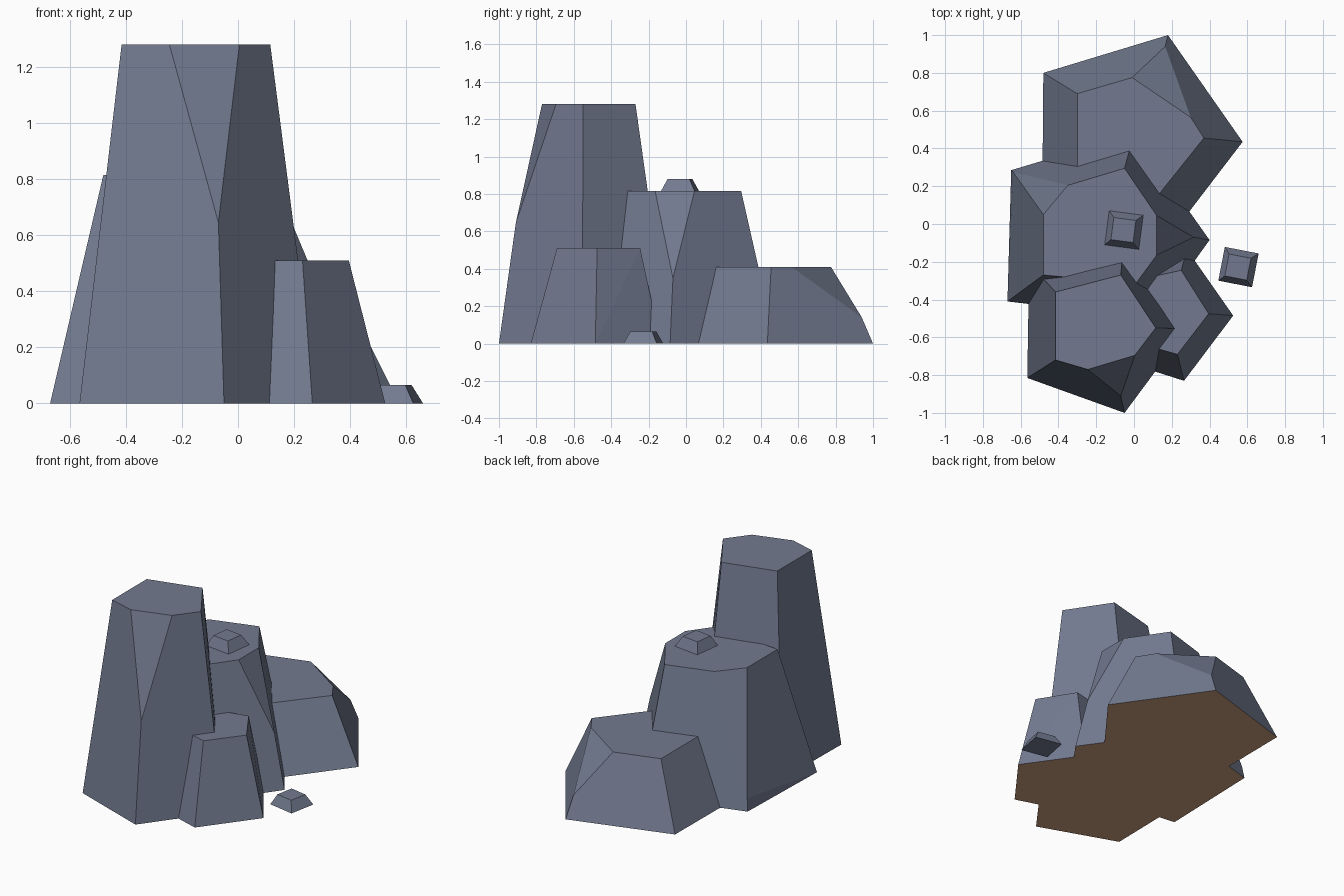
import bpy, bmesh, math

if "Cube" in bpy.data.objects:
    bpy.data.objects.remove(bpy.data.objects["Cube"])

def material(name, rgb):
    m = bpy.data.materials.new(name)
    m.diffuse_color = (*rgb, 1)
    m.use_nodes = True
    m.node_tree.nodes["Principled BSDF"].inputs["Base Color"].default_value = m.diffuse_color
    return m

STONE = material("slate stone", (0.168, 0.195, 0.275))
DIRT = material("brown dirt", (0.62, 0.36, 0.23))

def rock(name, base, top, z0, z1, chips=(), dirt=True):
    """Faceted rock: hull of a base outline, a smaller top outline and chipped corners."""
    bm = bmesh.new()
    for x, y in base:
        bm.verts.new((x, y, z0))
    for x, y in top:
        bm.verts.new((x, y, z1))
    for p in chips:
        bm.verts.new(p)
    bmesh.ops.convex_hull(bm, input=bm.verts[:])
    bmesh.ops.dissolve_limit(bm, angle_limit=math.radians(3),
                             verts=bm.verts[:], edges=bm.edges[:])
    bmesh.ops.recalc_face_normals(bm, faces=bm.faces[:])
    bm.normal_update()
    # undersides of the big rocks are dirt
    for f in bm.faces:
        f.material_index = 1 if dirt and f.normal.z < -0.9 else 0
    me = bpy.data.meshes.new(name)
    bm.to_mesh(me)
    bm.free()
    me.materials.append(STONE)
    if dirt:
        me.materials.append(DIRT)
    ob = bpy.data.objects.new(name, me)
    bpy.context.collection.objects.link(ob)

def square(cx, cy, side, deg):
    r = side / math.sqrt(2)
    return [(cx + r * math.cos(math.radians(deg + 45 + 90 * i)),
             cy + r * math.sin(math.radians(deg + 45 + 90 * i))) for i in range(4)]

# low wide rock at the back
rock("back_rock",
     [(-.48, .80), (.18, 1.0), (.575, .435), (.20, -.055), (-.485, .20)],
     [(-.30, .69), (-.01, .775), (.30, .565), (.37, .455), (.07, .08), (-.30, .22)],
     0, .41, [(.165, .94, .14)])

# middle rock, chipped at two corners
rock("middle_rock",
     [(-.65, .285), (0, .48), (.40, -.085), (.10, -.50), (-.67, -.41)],
     [(-.48, .05), (-.35, .205), (-.05, .295), (.12, .045), (.12, -.165),
      (.01, -.315), (-.48, -.27)],
     0, .815, [(.315, -.07, .35), (-.64, .275, .08)])

# tall rock at the front
rock("tall_front_rock",
     [(-.565, -.815), (-.05, -1.0), (.28, -.555), (-.055, -.09), (-.555, -.21)],
     [(-.415, -.72), (-.245, -.77), (.005, -.695), (.115, -.55), (-.07, -.27),
      (-.415, -.36)],
     0, 1.28, [(-.07, -.91, .645)])

# small rock on the right
rock("right_rock",
     [(-.05, -.73), (.265, -.83), (.525, -.485), (.28, -.135), (-.03, -.20)],
     [(.02, -.63), (.23, -.69), (.395, -.475), (.25, -.245), (0, -.30)],
     0, .51)

# pebbles: one on the ground, one on the middle rock
for name, cx, cy, deg, z in (("ground_pebble", .553, -.228, -11, 0),
                             ("upper_pebble", -.053, -.032, -7.5, .815)):
    rock(name, square(cx, cy, .182, deg), square(cx - .003, cy, .118, deg),
         z, z + .065, dirt=False)
